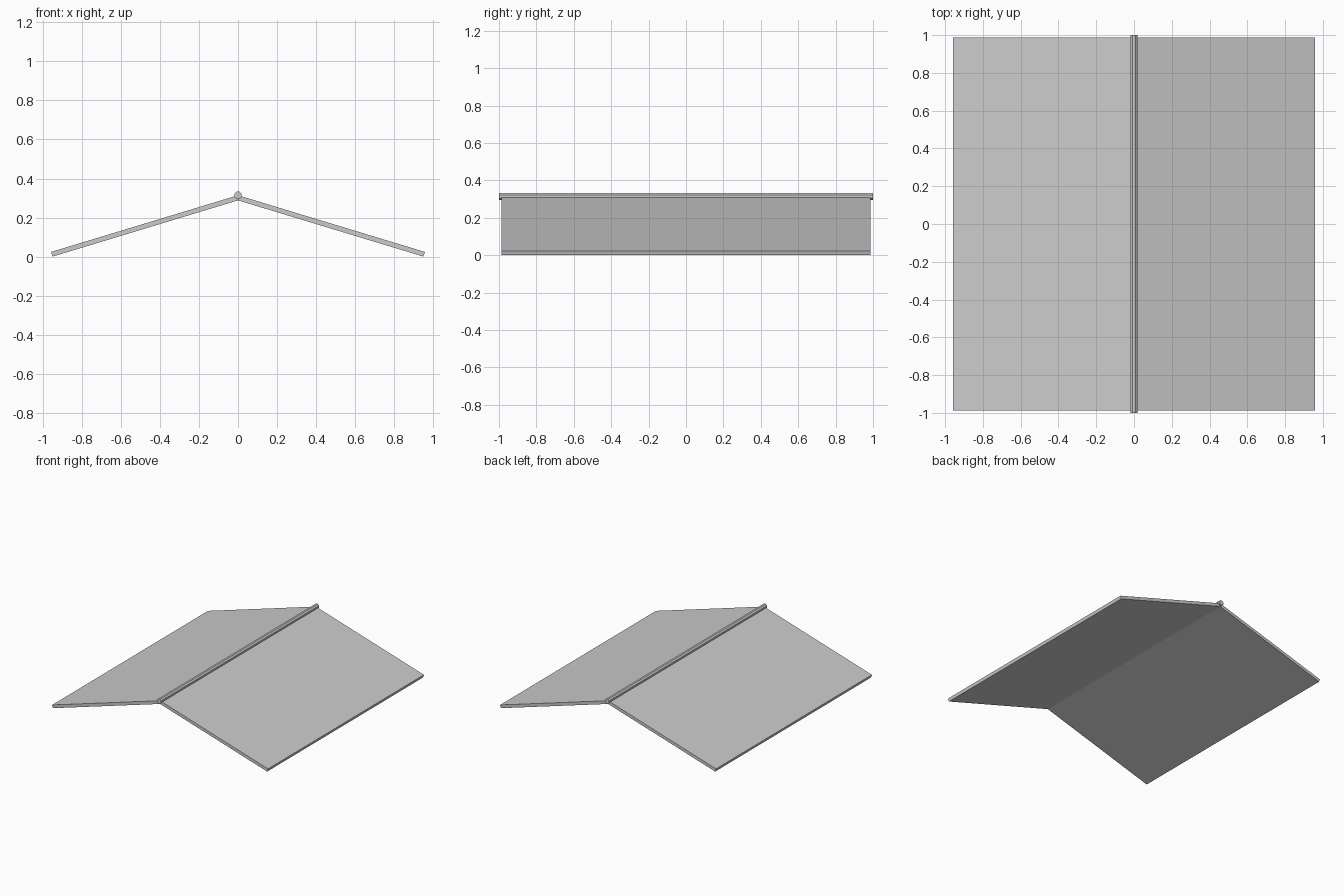
import bpy, math

if "Cube" in bpy.data.objects:
    bpy.data.objects.remove(bpy.data.objects["Cube"])

def extrude_profile(name, pts, half_len):
    """Prism along y from an x/z outline."""
    n = len(pts)
    verts = [(x, y, z) for y in (-half_len, half_len) for x, z in pts]
    faces = [tuple(range(n)), tuple(range(2 * n - 1, n - 1, -1))]
    faces += [(i, i + n, (i + 1) % n + n, (i + 1) % n) for i in range(n)]
    mesh = bpy.data.meshes.new(name)
    mesh.from_pydata(verts, [], faces)
    mesh.update()
    ob = bpy.data.objects.new(name, mesh)
    bpy.context.collection.objects.link(ob)
    return ob

# sloping roof panels, meeting at the ridge
pitch, thick = math.atan2(0.288, 0.95), 0.025
nx, nz = thick * math.sin(pitch), thick * math.cos(pitch)
right = [(0, 0.288), (0.95, 0), (0.95 + nx, nz), (nx, 0.288 + nz)]
right = right[::-1]
left = [(-x, z) for x, z in reversed(right)]
for name, pts in (("right_roof_panel", right), ("left_roof_panel", left)):
    extrude_profile(name, pts[::-1], 0.987)

# eight-sided ridge pole
r = 0.0205
ring = [(r * math.cos(math.pi * (i + 0.5) / 4), 0.314 + r * math.sin(math.pi * (i + 0.5) / 4))
        for i in range(8)]
extrude_profile("ridge_pole", ring, 1.0)
